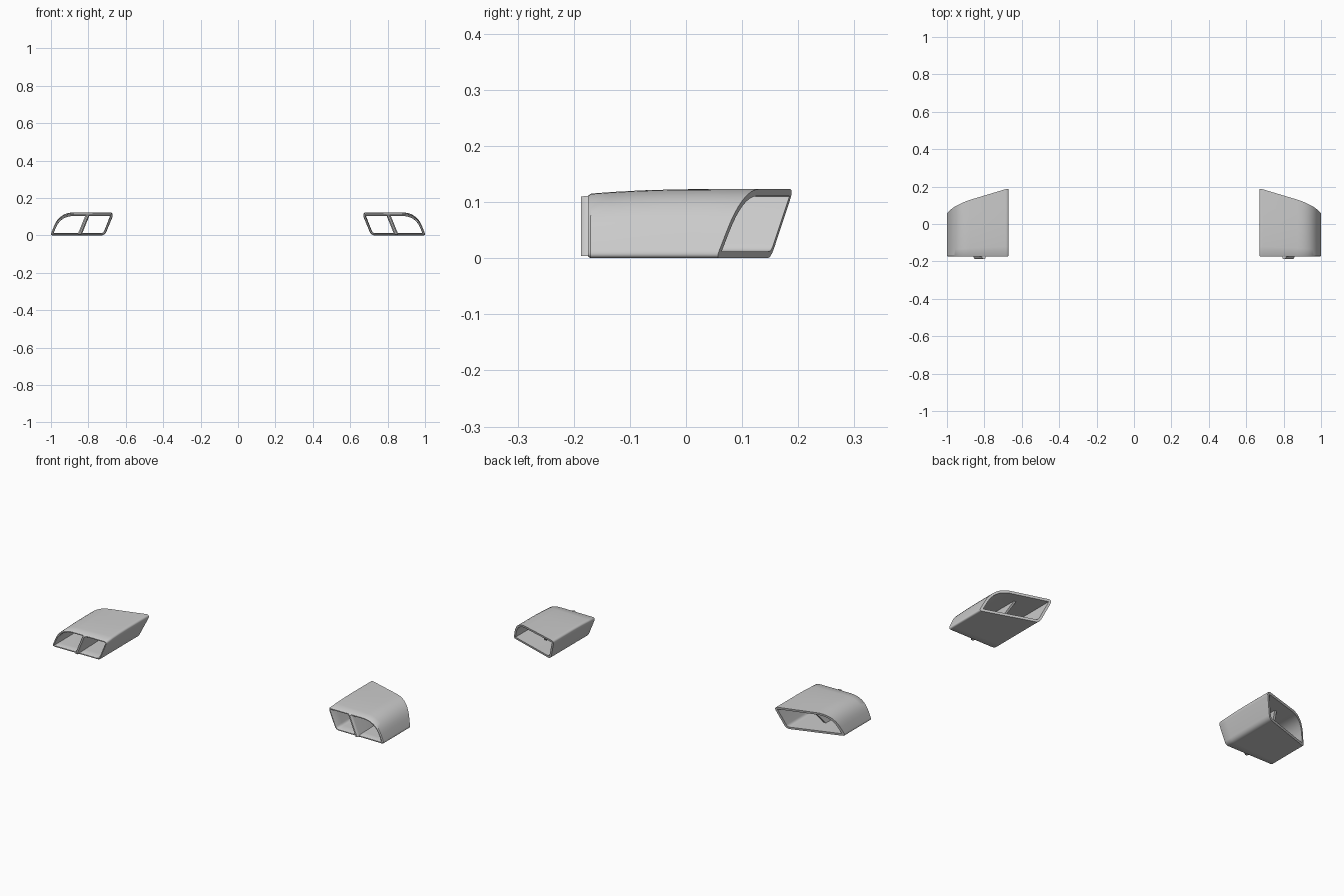
import bpy, bmesh
from mathutils import Vector

cube = bpy.data.objects.get("Cube")
if cube:
    bpy.data.objects.remove(cube)

steel = bpy.data.materials.new("brushed_grey")
steel.use_nodes = True
GREY = (0.6, 0.6, 0.6, 1)
steel.diffuse_color = GREY
steel.node_tree.nodes["Principled BSDF"].inputs["Base Color"].default_value = GREY

FRONT = -0.175
WALL = 0.012


def rounded_section(corners, steps=8):
    """Round each corner (x, z, cut length) of a closed section."""
    pts = []
    for i, (x, z, cut) in enumerate(corners):
        c = Vector((x, z))
        a = Vector(corners[i - 1][:2])
        b = Vector(corners[(i + 1) % len(corners)][:2])
        p = c + (a - c).normalized() * cut
        q = c + (b - c).normalized() * cut
        for s in range(steps + 1):
            t = s / steps
            pts.append(p * (1 - t) ** 2 + c * 2 * t * (1 - t) + q * t * t)
    return pts


def inset(pts, dist):
    """Move a counter-clockwise section inwards."""
    out = []
    for i, p in enumerate(pts):
        d = (pts[(i + 1) % len(pts)] - pts[i - 1]).normalized()
        out.append(p + Vector((-d.y, d.x)) * dist)
    return out


def outlet_y(x, z):
    """Slanted, slightly bowed outlet cut."""
    d = x - 0.67
    return 0.19 - 0.25 * d - 0.22 * d * d - 0.23 * (0.122 - z)


def droop(y, z):
    """The roof dips slightly towards the front."""
    return z * (1 - 0.07 * (max(0, 0.02 - y) / 0.2) ** 2)


def finish(name, bm):
    bmesh.ops.recalc_face_normals(bm, faces=bm.faces)
    mesh = bpy.data.meshes.new(name)
    bm.to_mesh(mesh)
    bm.free()
    mesh.materials.append(steel)
    obj = bpy.data.objects.new(name, mesh)
    bpy.context.collection.objects.link(obj)
    obj.modifiers.new("both_sides", 'MIRROR')
    bpy.ops.object.select_all(action='DESELECT')
    obj.select_set(True)
    bpy.context.view_layer.objects.active = obj
    bpy.ops.object.shade_smooth_by_angle(angle=0.6)


# Hollow tips: wall profile (length fraction, inset) swept round the section
section = rounded_section([(0.712, 0, 0.022), (1.004, 0, 0.016),
                           (0.955, 0.123, 0.08), (0.664, 0.123, 0.024)])
wall = [(0, 0.004), (0.02, 0), (0.15, 0), (0.3, 0), (0.5, 0), (0.75, 0), (1, 0),
        (1, WALL), (0.75, WALL), (0.5, WALL), (0.3, WALL), (0.15, WALL),
        (0.02, WALL), (0, 0.009)]
bm = bmesh.new()
rings = []
for t, depth in wall:
    ring = []
    for x, z in inset(section, depth):
        y = FRONT + t * (outlet_y(x, z) - FRONT)
        ring.append(bm.verts.new((x, y, droop(y, z))))
    rings.append(ring)
n = len(section)
for k, ring in enumerate(rings):
    nxt = rings[(k + 1) % len(rings)]
    for i in range(n):
        j = (i + 1) % n
        bm.faces.new((ring[i], ring[j], nxt[j], nxt[i]))
finish("outlet_tips", bm)

# Leaning divider blade with a rounded nose and swept back edge
bm = bmesh.new()
loops = []
for x, z, back in ((0.847, 0.004, 0.0), (0.803, 0.119, 0.09)):
    plan = [(0.004, -0.187), (0.009, -0.182), (0.011, -0.172), (0.006, back)]
    plan += [(-w, y) for w, y in reversed(plan)]
    loops.append([bm.verts.new((x + w, y, droop(y, z))) for w, y in plan])
low, high = loops
for i in range(len(low)):
    j = (i + 1) % len(low)
    bm.faces.new((low[i], low[j], high[j], high[i]))
bm.faces.new(low)
bm.faces.new(high)
finish("divider_blades", bm)
